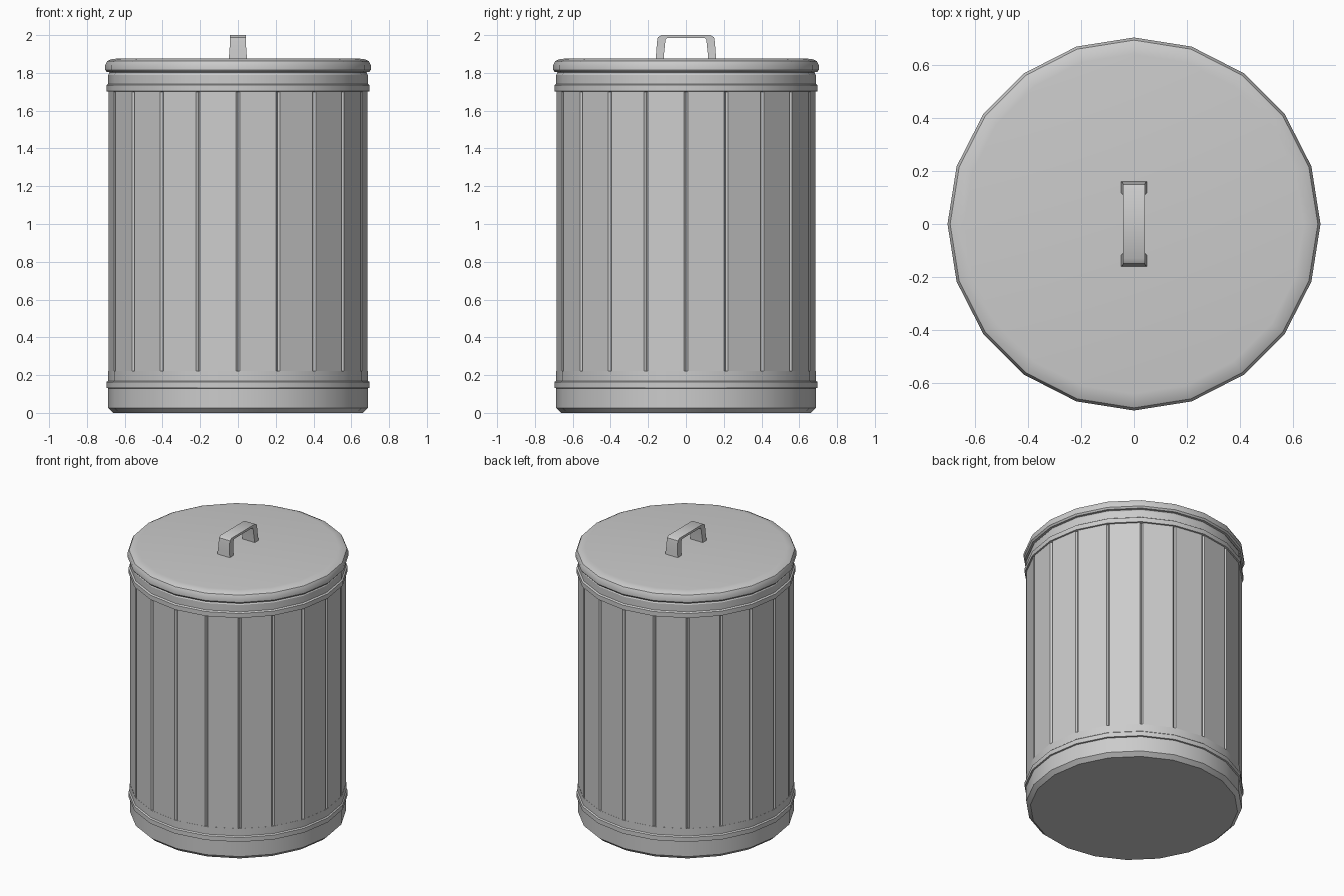
import bpy, bmesh, math
from mathutils import Vector

if "Cube" in bpy.data.objects:
    bpy.data.objects.remove(bpy.data.objects["Cube"])

SIDES = 20


def finish(bm, name, angle=30):
    bmesh.ops.recalc_face_normals(bm, faces=bm.faces)
    mesh = bpy.data.meshes.new(name)
    bm.to_mesh(mesh)
    bm.free()
    ob = bpy.data.objects.new(name, mesh)
    bpy.context.collection.objects.link(ob)
    bpy.ops.object.select_all(action='DESELECT')
    ob.select_set(True)
    bpy.context.view_layer.objects.active = ob
    bpy.ops.object.shade_smooth_by_angle(angle=math.radians(angle))
    return ob


def loft(sections, name, angle=30):
    """Skin a list of closed point loops and cap both ends."""
    bm = bmesh.new()
    loops = [[bm.verts.new(p) for p in s] for s in sections]
    for a, b in zip(loops, loops[1:]):
        n = len(a)
        for i in range(n):
            bm.faces.new((a[i], a[(i + 1) % n], b[(i + 1) % n], b[i]))
    bm.faces.new(loops[0])
    bm.faces.new(loops[-1])
    return finish(bm, name, angle)


def ring(r, z):
    return [(r * math.cos(2 * math.pi * i / SIDES), r * math.sin(2 * math.pi * i / SIDES), z)
            for i in range(SIDES)]


def turned(profile, name):
    return loft([ring(r, z) for r, z in profile], name)


# Base band with raised hoop
turned([(0.66, 0), (0.687, 0.025), (0.687, 0.13), (0.697, 0.132), (0.697, 0.163),
        (0.689, 0.17), (0.689, 0.222)], "base_band")


# Panelled wall: flat panels with a narrow groove at every corner
def wall_loop(z, r=0.688, groove=0.05, depth=0.012):
    corners = [Vector(p) for p in ring(r, z)]
    pts = []
    for i, c in enumerate(corners):
        before, after = corners[i - 1], corners[(i + 1) % SIDES]
        pts += [c.lerp(before, groove),
                Vector((c.x * (1 - depth / r), c.y * (1 - depth / r), z)),
                c.lerp(after, groove)]
    return pts


loft([wall_loop(0.21), wall_loop(1.71)], "panelled_wall", 15)

# Upper band with raised hoop
turned([(0.685, 1.70), (0.697, 1.703), (0.697, 1.735), (0.687, 1.742), (0.687, 1.79),
        (0.675, 1.81)], "upper_band")

# Lid with rounded rim
turned([(0.675, 1.803), (0.694, 1.804), (0.703, 1.815), (0.703, 1.842), (0.693, 1.862),
        (0.672, 1.872), (0.64, 1.876)], "lid")

# Lid handle: half arch (outer y, z, inner y, z, half width), then mirrored
half = [(0.160, 1.87, 0.118, 1.87, 0.049), (0.157, 1.91, 0.115, 1.91, 0.045),
        (0.153, 1.965, 0.109, 1.965, 0.042), (0.149, 1.988, 0.107, 1.977, 0.042),
        (0.130, 2.0, 0.099, 1.984, 0.042)]
arch = half + [(-yo, zo, -yi, zi, w) for yo, zo, yi, zi, w in reversed(half)]
loft([[(-w, yo, zo), (w, yo, zo), (w, yi, zi), (-w, yi, zi)] for yo, zo, yi, zi, w in arch],
     "lid_handle", 35)
